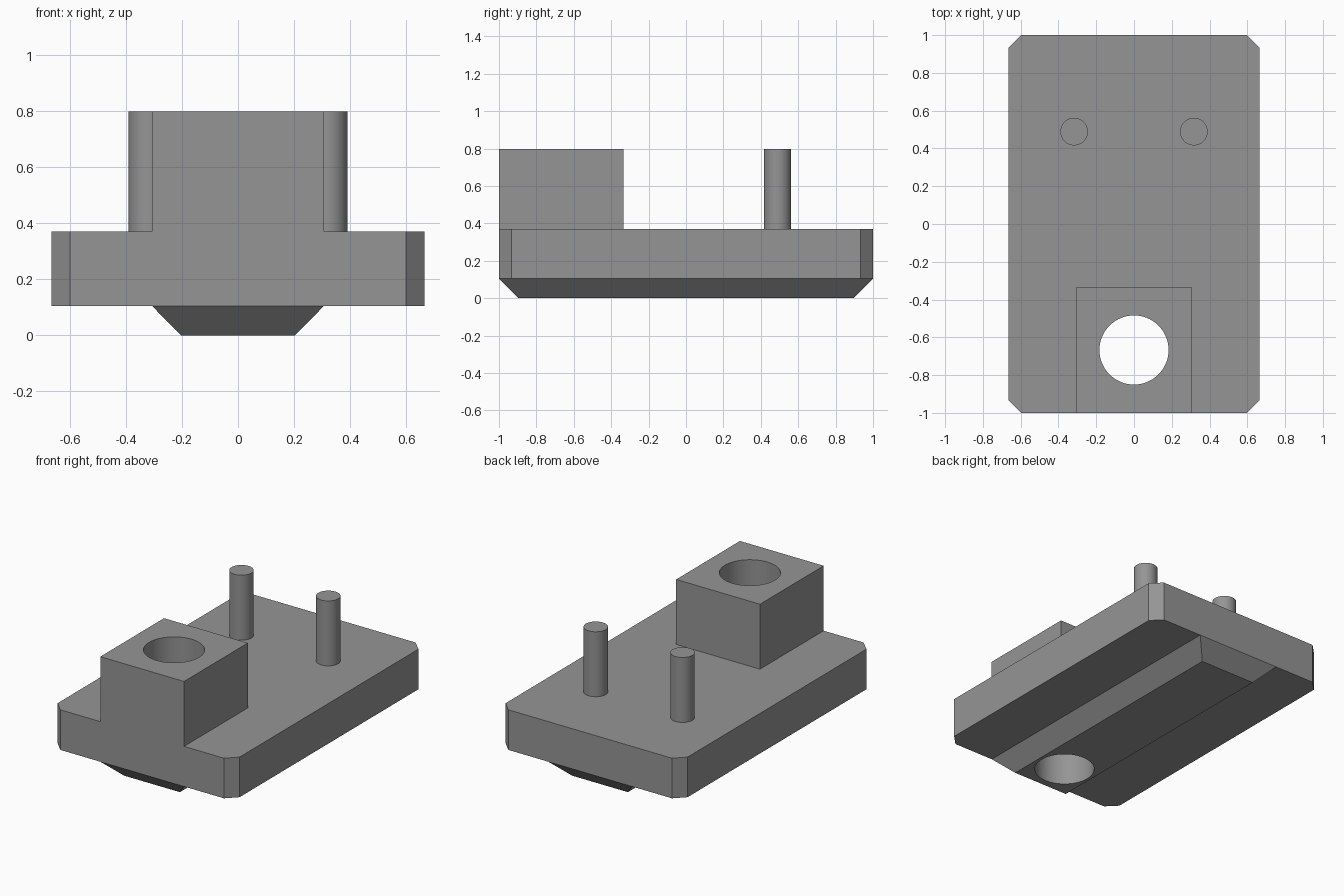
import bpy, bmesh, math

if "Cube" in bpy.data.objects:
    bpy.data.objects.remove(bpy.data.objects["Cube"])

grey = bpy.data.materials.new("mid_grey")
grey.diffuse_color = (0.3, 0.3, 0.3, 1)
grey.use_nodes = True
grey.node_tree.nodes["Principled BSDF"].inputs["Base Color"].default_value = grey.diffuse_color


def loft(name, bottom, top, z0, z1):
    """Solid between two outlines with the same number of points."""
    bm = bmesh.new()
    lo = [bm.verts.new((x, y, z0)) for x, y in bottom]
    hi = [bm.verts.new((x, y, z1)) for x, y in top]
    n = len(lo)
    bm.faces.new(lo[::-1])
    bm.faces.new(hi)
    for i in range(n):
        j = (i + 1) % n
        bm.faces.new((lo[i], lo[j], hi[j], hi[i]))
    mesh = bpy.data.meshes.new(name)
    bm.to_mesh(mesh)
    bm.free()
    obj = bpy.data.objects.new(name, mesh)
    bpy.context.collection.objects.link(obj)
    mesh.materials.append(grey)
    return obj


def rect(x0, x1, y0, y1):
    return [(x0, y0), (x1, y0), (x1, y1), (x0, y1)]


def circle(x, y, r, n=64):
    return [(x + r * math.cos(2 * math.pi * i / n),
             y + r * math.sin(2 * math.pi * i / n)) for i in range(n)]


def combine(target, other, operation):
    mod = target.modifiers.new(operation.lower(), 'BOOLEAN')
    mod.operation, mod.object, mod.solver = operation, other, 'EXACT'
    bpy.context.view_layer.objects.active = target
    bpy.ops.object.modifier_apply(modifier=mod.name)
    bpy.data.objects.remove(other)


# Base plate with clipped corners
W, C = 0.665, 0.067
outline = [(-W + C, -1), (W - C, -1), (W, -1 + C), (W, 1 - C),
           (W - C, 1), (-W + C, 1), (-W, 1 - C), (-W, -1 + C)]
body = loft("base_plate", outline, outline, 0.104, 0.369)

# Tapered keel under the plate
keel = loft("keel", rect(-0.203, 0.203, -0.897, 0.897),
            rect(-0.306, 0.306, -1, 1), 0, 0.104)
combine(body, keel, 'UNION')

# Socket block flush with the front
block_outline = rect(-0.306, 0.306, -1, -0.335)
combine(body, loft("block", block_outline, block_outline, 0.25, 0.798), 'UNION')

# Two upright pins
for side in (-1, 1):
    ring = circle(side * 0.317, 0.489, 0.073)
    combine(body, loft("pin", ring, ring, 0.25, 0.798), 'UNION')

# Round hole through block, plate and keel
hole = circle(0, -0.667, 0.183)
combine(body, loft("hole_cutter", hole, hole, -0.1, 1), 'DIFFERENCE')

# Smooth the pins and hole, keep corners crisp
body.name = "mounting_bracket"
body.select_set(True)
bpy.context.view_layer.objects.active = body
bpy.ops.object.shade_smooth_by_angle(angle=math.radians(30))
